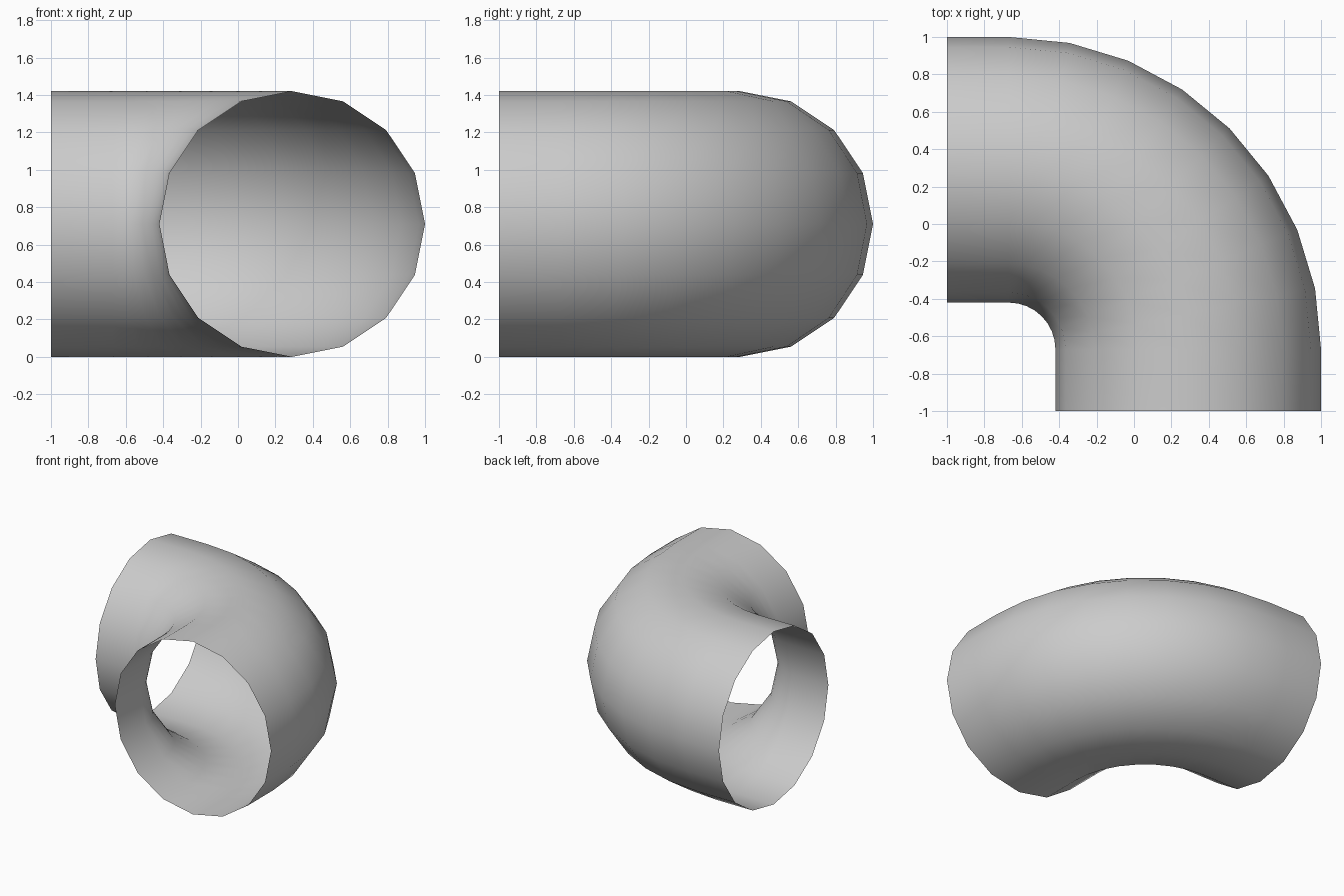
import bpy, bmesh, math
from mathutils import Vector

if "Cube" in bpy.data.objects:
    bpy.data.objects.remove(bpy.data.objects["Cube"])

SIDES, STEPS = 16, 8
R = 0.71                    # pipe radius
C = -0.67                   # bend centre in x and y
BEND = 0.96                 # bend radius of the centre line

# Ring stations: (centre, outward direction) along the pipe
stations = [(Vector((C + BEND, -1, R)), Vector((1, 0, 0)))]
for i in range(STEPS + 1):
    a = math.pi / 2 * i / STEPS
    d = Vector((math.cos(a), math.sin(a), 0))
    stations.append((Vector((C, C, R)) + BEND * d, d))
stations.append((Vector((-1, C + BEND, R)), Vector((0, 1, 0))))

# Open pipe elbow, skinned ring to ring
bm = bmesh.new()
rings = []
for centre, out in stations:
    ring = []
    for k in range(SIDES):
        t = 2 * math.pi * k / SIDES
        ring.append(bm.verts.new(centre + R * (math.cos(t) * out + math.sin(t) * Vector((0, 0, 1)))))
    rings.append(ring)
for a, b in zip(rings, rings[1:]):
    for k in range(SIDES):
        n = (k + 1) % SIDES
        f = bm.faces.new((a[k], b[k], b[n], a[n]))
        f.smooth = True
bm.normal_update()

mesh = bpy.data.meshes.new("pipe_elbow")
bm.to_mesh(mesh)
bm.free()
pipe = bpy.data.objects.new("pipe_elbow", mesh)
bpy.context.collection.objects.link(pipe)

# Plain grey
grey = bpy.data.materials.new("light grey")
grey.diffuse_color = (0.6, 0.6, 0.6, 1)
grey.use_nodes = True
grey.node_tree.nodes["Principled BSDF"].inputs["Base Color"].default_value = grey.diffuse_color
mesh.materials.append(grey)
